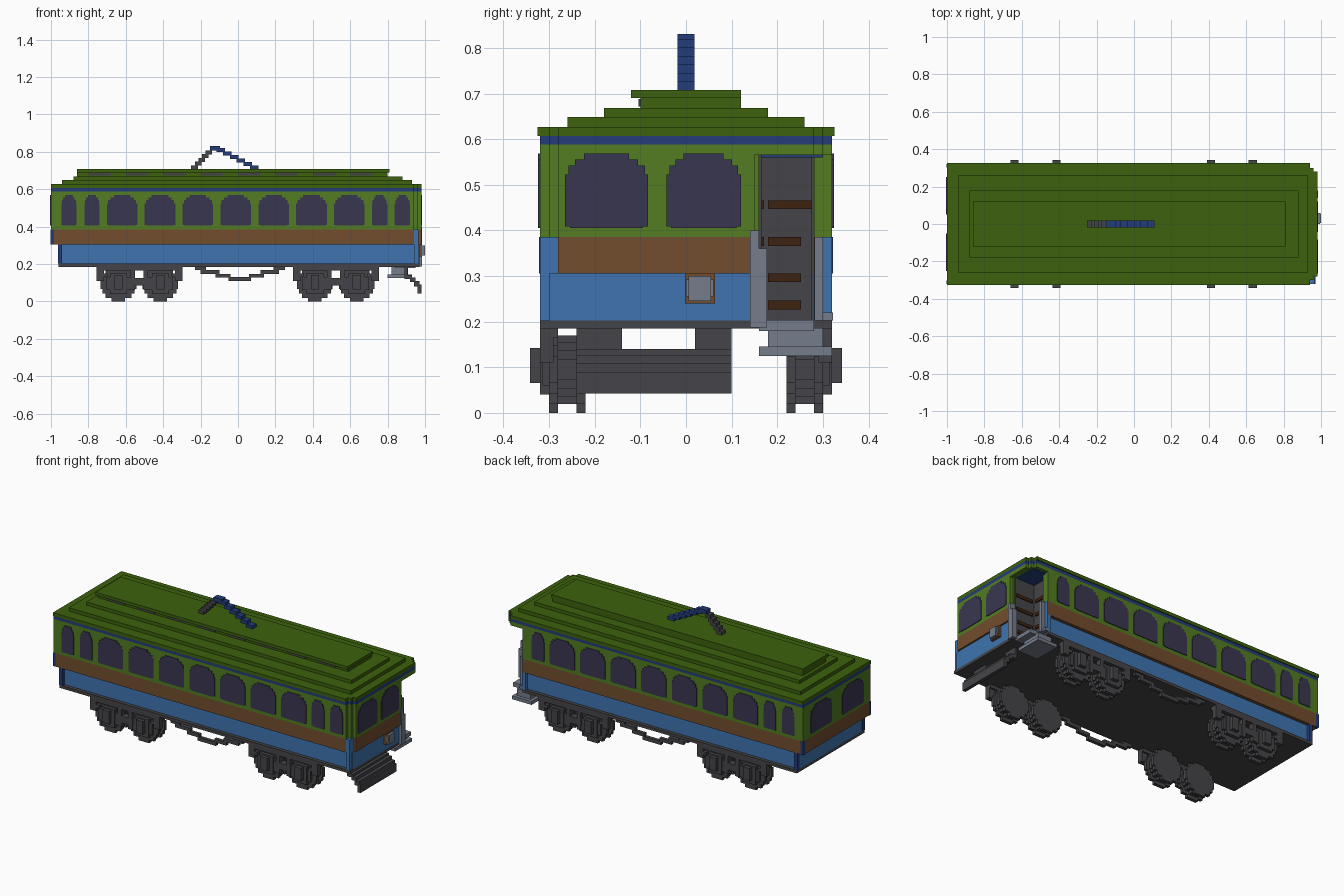
import bpy, bmesh

cube = bpy.data.objects.get("Cube")
if cube:
    bpy.data.objects.remove(cube, do_unlink=True)


def material(name, r, g, b):
    """Flat material from 0-255 display values, converted to linear."""
    col = tuple((c / 255 / 12.92) if c < 11 else ((c / 255 + 0.055) / 1.055) ** 2.4
                for c in (r, g, b)) + (1.0,)
    m = bpy.data.materials.new(name)
    m.use_nodes = True
    m.diffuse_color = col
    m.node_tree.nodes["Principled BSDF"].inputs["Base Color"].default_value = col
    return m


GREEN = material("leaf green", 82, 124, 34)
ROOF = material("dark green", 61, 97, 14)
BLUE = material("sky blue", 62, 116, 176)
NAVY = material("navy", 35, 60, 122)
BROWN = material("brown", 114, 77, 46)
SLAT = material("dark brown", 61, 34, 17)
GREY = material("charcoal", 69, 68, 72)
STEEL = material("steel grey", 117, 124, 139)
GLASS = material("dark glass", 57, 54, 80)


def finish(name, bm, mat):
    bmesh.ops.recalc_face_normals(bm, faces=bm.faces)
    me = bpy.data.meshes.new(name)
    bm.to_mesh(me)
    bm.free()
    me.materials.append(mat)
    ob = bpy.data.objects.new(name, me)
    bpy.context.collection.objects.link(ob)
    return ob


def boxes(name, mat, items):
    """One object from boxes given as (x0, x1, y0, y1, z0, z1)."""
    bm = bmesh.new()
    for x0, x1, y0, y1, z0, z1 in items:
        vs = bmesh.ops.create_cube(bm, size=1)["verts"]
        bmesh.ops.scale(bm, vec=(x1 - x0, y1 - y0, z1 - z0), verts=vs)
        bmesh.ops.translate(bm, vec=((x0 + x1) / 2, (y0 + y1) / 2, (z0 + z1) / 2), verts=vs)
    return finish(name, bm, mat)


def both_sides(items):
    return items + [(x0, x1, -y1, -y0, z0, z1) for x0, x1, y0, y1, z0, z1 in items]


def prism(name, mat, outline, z0, z1):
    """Extrude a floor outline upwards."""
    bm = bmesh.new()
    f = bm.faces.new([bm.verts.new((x, y, z0)) for x, y in outline])
    ext = bmesh.ops.extrude_face_region(bm, geom=[f])["geom"]
    bmesh.ops.translate(bm, vec=(0, 0, z1 - z0),
                        verts=[v for v in ext if isinstance(v, bmesh.types.BMVert)])
    return finish(name, bm, mat)


def outline(x0, w, door):
    """Car outline with a stepped nose and, if wanted, the entrance cut out."""
    nose = [(0.94, -w), (0.94, -0.30), (0.96, -0.30), (0.96, -0.28), (0.98, -0.28)]
    if door:
        rear = [(0.98, 0.15), (0.96, 0.15), (0.96, 0.16), (0.82, 0.16), (0.82, 0.28),
                (0.86, 0.28), (0.86, w)]
    else:
        rear = [(x, -y) for x, y in reversed(nose)]
    return [(x0, -w)] + nose + rear + [(x0, w)]


# Body bands, bottom to top
lower = [(-0.96, -0.30), (0.97, -0.30), (0.97, 0.15), (0.82, 0.16), (0.82, 0.28),
         (0.86, 0.28), (0.86, 0.30), (-0.96, 0.30)]
floor = [(-0.96, -0.32), (0.97, -0.32), (0.97, 0.16), (0.86, 0.16), (0.86, 0.32), (-0.96, 0.32)]
prism("floor", GREY, floor, 0.185, 0.202)
prism("lower_panel", BLUE, lower, 0.202, 0.305)
prism("middle_band", BROWN, outline(-1.0, 0.32, True), 0.305, 0.385)
prism("upper_wall", GREEN, outline(-1.0, 0.32, True), 0.385, 0.565)
prism("door_lintel", GREEN, outline(-1.0, 0.32, False), 0.565, 0.588)
prism("blue_stripe", NAVY, outline(-1.0, 0.32, False), 0.588, 0.607)
prism("roof_base", ROOF, outline(-1.0, 0.325, False), 0.607, 0.627)

# Stepped roof
boxes("roof_steps", ROOF, [
    (-0.94, 0.93, -0.26, 0.26, 0.627, 0.648),
    (-0.88, 0.88, -0.18, 0.18, 0.648, 0.668),
    (-0.86, 0.80, -0.10, 0.12, 0.668, 0.69),
    (-0.86, 0.81, -0.12, 0.12, 0.69, 0.708)])
boxes("roof_vents", GREY, [(-0.80 + i * 0.2, -0.68 + i * 0.2, -0.104, -0.09, 0.672, 0.688)
                           for i in range(8)])

# Corner posts
boxes("front_corner_post", BLUE, [(0.94, 0.965, -0.32, -0.28, 0.202, 0.385),
                                  (0.84, 0.865, 0.29, 0.32, 0.202, 0.385)])
boxes("rear_corner_posts", NAVY, both_sides([(-0.962, -0.94, 0.298, 0.32, 0.202, 0.305),
                                             (-1.003, -0.985, 0.303, 0.322, 0.305, 0.385)]))

# Windows: stepped arch plates laid on the walls
PROFILE = [(0.5, 0.02), (0.5, 0.72), (0.46, 0.72), (0.46, 0.84), (0.38, 0.84),
           (0.38, 0.92), (0.27, 0.92), (0.27, 1.0)]


def windows(name, spans, wall, axis, sign):
    bm = bmesh.new()
    z0, h, t = 0.405, 0.163, 0.004
    shape = [(0.44, 0.0), (0.44, 0.02)] + PROFILE
    shape = shape + [(-u, v) for u, v in reversed(shape)]
    for a, b in spans:
        rings = []
        for d in (wall - sign * t, wall + sign * t):
            pts = [((a + b) / 2 + u * (b - a), z0 + v * h) for u, v in shape]
            rings.append([bm.verts.new((p, d, z) if axis == "y" else (d, p, z)) for p, z in pts])
        n = len(shape)
        for r in rings:
            bm.faces.new(r)
        for i in range(n):
            j = (i + 1) % n
            bm.faces.new((rings[0][i], rings[0][j], rings[1][j], rings[1][i]))
    finish(name, bm, GLASS)


centre, pitch = -0.012, 0.2025
wide = [(centre + i * pitch - 0.082, centre + i * pitch + 0.082) for i in range(-3, 4)]
rear_small = [(-0.945, -0.863), (-0.822, -0.74)]
front_small = [(0.716, 0.798), (0.838, 0.92)]
windows("right_windows", rear_small + wide + front_small, -0.32, "y", -1)
windows("left_windows", rear_small + wide + front_small[:1], 0.32, "y", 1)
windows("front_end_windows", [(-0.265, -0.083), (-0.043, 0.12)], 0.98, "x", 1)
windows("rear_end_windows", [(-0.25, -0.05), (0.05, 0.25)], -1.0, "x", -1)

# Entrance lining, slats, ceiling, steps and grab rails
boxes("entrance_lining", GREY, [
    (0.818, 0.826, 0.16, 0.28, 0.202, 0.565),
    (0.82, 0.955, 0.156, 0.165, 0.202, 0.565),
    (0.82, 0.856, 0.275, 0.283, 0.202, 0.565)])
slats = []
for z in (0.227, 0.287, 0.366, 0.447):
    slats += [(0.82, 0.832, 0.18, 0.28 if z > 0.4 else 0.252, z, z + 0.019),
              (0.84, 0.95, 0.16, 0.171, z, z + 0.019)]
boxes("entrance_slats", SLAT, slats)
boxes("entrance_ceiling", NAVY, [(0.82, 0.945, 0.16, 0.30, 0.56, 0.566)])
boxes("entrance_steps", STEEL, [
    (0.80, 0.93, 0.16, 0.32, 0.125, 0.145),
    (0.82, 0.91, 0.18, 0.30, 0.145, 0.186),
    (0.84, 0.95, 0.16, 0.28, 0.18, 0.204)])
boxes("grab_rails", STEEL, [
    (0.955, 0.985, 0.14, 0.178, 0.187, 0.36), (0.955, 0.985, 0.14, 0.16, 0.36, 0.40),
    (0.86, 0.89, 0.282, 0.30, 0.202, 0.385), (0.86, 0.88, 0.30, 0.322, 0.202, 0.22)])

# Lamp on the front end
boxes("lamp_frame", BROWN, [(0.965, 0.985, -0.002, 0.064, 0.24, 0.306)])
boxes("lamp", STEEL, [(0.97, 1.0, 0.005, 0.055, 0.245, 0.30),
                      (0.97, 0.994, 0.0, 0.06, 0.255, 0.292)])

# Fender board hung ahead of the front bogie
boxes("fender", GREY, [
    (0.89, 0.93, -0.24, 0.10, 0.12, 0.14), (0.92, 0.95, -0.24, 0.10, 0.105, 0.127),
    (0.94, 0.97, -0.24, 0.10, 0.08, 0.108), (0.96, 0.98, -0.24, 0.10, 0.042, 0.09),
    (0.89, 0.905, -0.24, -0.14, 0.13, 0.187), (0.89, 0.905, 0.02, 0.10, 0.13, 0.187)])


# Bogies: stepped wheels, axle boxes and side frames
def bogie(name, cx):
    parts = []
    for wx in (cx - 0.112, cx + 0.112):
        for y0, y1, r in ((0.22, 0.24, 0.095), (0.24, 0.28, 0.075), (0.28, 0.30, 0.095)):
            for w, h in ((0.38, 1.0), (0.72, 0.8), (0.9, 0.55), (1.0, 0.3)):
                parts.append((wx - r * w, wx + r * w, y0, y1, 0.095 - r * h, 0.095 + r * h))
        parts += [(wx - 0.045, wx + 0.045, 0.30, 0.32, 0.04, 0.15),
                  (wx - 0.065, wx + 0.065, 0.30, 0.315, 0.06, 0.13),
                  (wx - 0.022, wx + 0.022, 0.32, 0.342, 0.065, 0.142)]
    parts.append((cx - 0.23, cx + 0.23, 0.28, 0.32, 0.165, 0.186))
    parts.append((cx - 0.05, cx + 0.05, 0.28, 0.32, 0.085, 0.125))
    for s in (-1, 1):
        for d, w, z0, z1 in ((0.21, 0.02, 0.11, 0.17), (0.185, 0.015, 0.13, 0.15),
                             (0.035, 0.012, 0.06, 0.17)):
            parts.append((cx + s * d - w, cx + s * d + w, 0.29, 0.32, z0, z1))
    boxes(name, GREY, both_sides(parts))


bogie("rear_bogie", -0.527)
bogie("front_bogie", 0.523)

# Stepped truss rods between the bogies
truss = []
for s in (-1, 1):
    for a, b, z in ((0.18, 0.24, 0.167), (0.11, 0.21, 0.148), (0.05, 0.13, 0.128)):
        x = sorted((0.01 + s * a, 0.01 + s * b))
        truss.append((x[0], x[1], 0.29, 0.31, z, z + 0.02))
truss.append((-0.05, 0.07, 0.29, 0.31, 0.108, 0.13))
boxes("truss_rods", GREY, both_sides(truss))

# Current collector on the roof
boxes("collector_rear_arm", GREY, [(-0.25 + i * 0.019, -0.215 + i * 0.019, -0.019, 0.019,
                                    0.706 + i * 0.02, 0.728 + i * 0.02) for i in range(5)])
boxes("collector_front_arm", NAVY, [(-0.15, -0.095, -0.019, 0.019, 0.806, 0.83)] +
      [(0.065 - i * 0.036, 0.11 - i * 0.036, -0.019, 0.019,
        0.706 + i * 0.0185, 0.727 + i * 0.0185) for i in range(6)])
